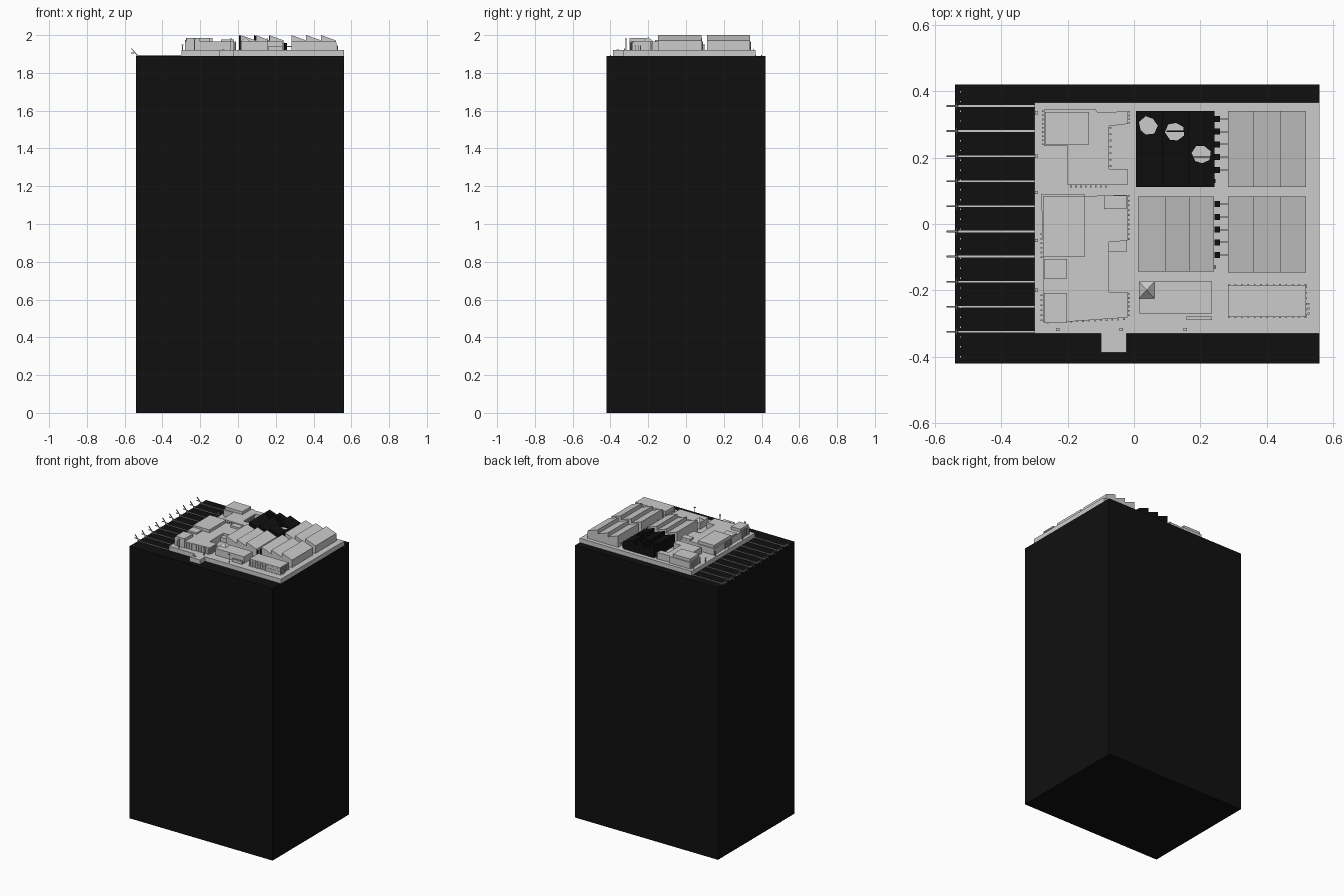
import bpy, bmesh, math

G = 1.92      # top of the paved platform
B = 1.89      # top of the base block

black = bpy.data.materials.new("black")
black.diffuse_color = (0.005, 0.005, 0.005, 1)


def mesh_object(name, verts, faces, mat=None):
    me = bpy.data.meshes.new(name)
    me.from_pydata(verts, [], faces)
    bm = bmesh.new()
    bm.from_mesh(me)
    bmesh.ops.recalc_face_normals(bm, faces=bm.faces)
    bm.to_mesh(me)
    bm.free()
    ob = bpy.data.objects.new(name, me)
    bpy.context.collection.objects.link(ob)
    if mat:
        me.materials.append(mat)
    return ob


def prism(name, profile, place, mat=None):
    """Extrude a 2D profile; place(point, end) gives its 3D position."""
    n = len(profile)
    verts = [place(p, e) for e in (0, 1) for p in profile]
    faces = [tuple(range(n)), tuple(range(n, 2 * n))]
    faces += [(i, (i + 1) % n, n + (i + 1) % n, n + i) for i in range(n)]
    return mesh_object(name, verts, faces, mat)


def box(name, x0, x1, y0, y1, z0, z1, mat=None):
    outline = [(x0, y0), (x1, y0), (x1, y1), (x0, y1)]
    return prism(name, outline, lambda p, e: (p[0], p[1], z1 if e else z0), mat)


def plan(name, outline, z1):
    return prism(name, outline, lambda p, e: (p[0], p[1], z1 if e else G))


def sawtooth(name, edges, y0, y1, z0=G, mat=None):
    """Shed whose roof bays peak on the left and fall to the right."""
    top = []
    for a, b in zip(edges, edges[1:]):
        top += [(a, 2.0), (b, 1.972)]
    prof = [(edges[0], z0)] + top + [(edges[-1], z0)]
    return prism(name, prof, lambda p, e: (p[0], y1 if e else y0, p[1]), mat)


def fins(name, x0, x1, y0, y1, n, z0, z1, t=0.005):
    """Row of small wall piers between two points."""
    for i in range(n):
        f = i / (n - 1)
        x, y = x0 + (x1 - x0) * f, y0 + (y1 - y0) * f
        box(name, x - t / 2, x + t / 2, y - t / 2, y + t / 2, z0, z1)


# Tall base block, paved platform and entrance landing
box("base_block", -0.54, 0.56, -0.42, 0.42, 0, B, black)
plaza = [(-0.30, -0.33), (-0.10, -0.33), (-0.10, -0.387), (-0.022, -0.387),
         (-0.022, -0.33), (0.56, -0.33), (0.56, 0.367), (-0.30, 0.367)]
prism("platform", plaza, lambda p, e: (p[0], p[1], G if e else B))
box("landing_hatch", -0.088, -0.072, -0.368, -0.355, G, G + 0.004)

# Ten rails on the black apron, each with a raking end post
for i in range(10):
    y = 0.356 - i * 0.0757
    box("apron_rail", -0.54, -0.30, y - 0.0025, y + 0.0025, B, B + 0.004)
    rake = [(-0.533, B), (-0.527, B), (-0.562, 1.93), (-0.566, 1.928)]
    prism("raking_post", rake,
          lambda p, e, y=y: (p[0], y + (0.0025 if e else -0.0025), p[1]))
    box("post_crossbar", -0.566, -0.548, y - 0.002, y + 0.002, 1.902, 1.907)
    box("post_plate", -0.537, -0.533, y - 0.01, y + 0.01, B, B + 0.01)
for i in range(28):
    y = -0.4 + i * 0.0296
    box("apron_stud", -0.524, -0.521, y - 0.002, y + 0.002, B, B + 0.004)

# Sawtooth sheds
for y0, y1 in ((0.112, 0.34), (-0.147, 0.083)):
    sawtooth("right_shed", [0.283, 0.361, 0.44, 0.518], y0, y1)
sawtooth("middle_shed", [0.012, 0.094, 0.166, 0.241], -0.143, 0.083)

# Black shed: walls, thin roof sheet with three broken holes, beams below
bays = [0.006, 0.084, 0.163, 0.242]
shed = sawtooth("black_shed", bays, 0.112, 0.34, G, black)
hollow = box("shed_hollow_cutter", 0.010, 0.238, 0.116, 0.336, G - 0.01, 1.966)
cutters = [hollow]
for cx, cy, r, s in ((0.042, 0.296, 0.03, 0), (0.123, 0.278, 0.03, 0.5), (0.203, 0.21, 0.03, 0.3)):
    ring = [(cx + r * (1 - 0.18 * (k % 3 == 1)) * math.cos(s + k * math.tau / 7),
             cy + r * (1 - 0.1 * (k % 2)) * math.sin(s + k * math.tau / 7)) for k in range(7)]
    cutters.append(prism("roof_hole_cutter", ring,
                         lambda p, e: (p[0], p[1], 2.02 if e else 1.95)))
for c in cutters:
    c.hide_render = True
    c.hide_viewport = True
    m = shed.modifiers.new("cut", 'BOOLEAN')
    m.object = c
    m.operation = 'DIFFERENCE'
    m.solver = 'EXACT'
for y in (0.202, 0.28):
    box("shed_beam", 0.098, 0.236, y - 0.002, y + 0.002, 1.955, 1.967, black)

# Black ducts and pipes between the sheds
for row in (0.317, 0.06):
    for i in range(5):
        y = row - i * 0.0385
        box("duct", 0.242, 0.26, y - 0.009, y + 0.009, G, 1.957, black)
        box("duct_pipe", 0.26, 0.284, y - 0.002, y + 0.002, 1.938, 1.943)
for y in (0.13, -0.13):
    box("shed_drainpipe", 0.242, 0.246, y - 0.006, y + 0.006, G, 1.96, black)

# North-west building
plan("northwest_block", [(-0.272, 0.235), (-0.20, 0.235), (-0.20, 0.118), (-0.075, 0.118),
     (-0.075, 0.295), (-0.018, 0.302), (-0.018, 0.34), (-0.11, 0.336), (-0.115, 0.345),
     (-0.272, 0.345)], 1.965)
box("northwest_upper", -0.268, -0.135, 0.24, 0.338, 1.96, 1.985)
box("northwest_wing", -0.075, -0.02, 0.118, 0.166, G, 1.965)
fins("wall_pier", -0.275, -0.275, 0.24, 0.34, 9, G, 1.965)
fins("wall_pier", -0.19, -0.085, 0.113, 0.113, 8, G, 1.96)
fins("wall_pier", -0.071, -0.071, 0.175, 0.29, 7, G, 1.96)
fins("wall_pier", -0.014, -0.014, 0.305, 0.338, 4, G, 1.965)

# South-west building
plan("southwest_block", [(-0.275, -0.295), (-0.205, -0.295), (-0.02, -0.282), (-0.02, -0.205),
     (-0.075, -0.205), (-0.075, -0.055), (-0.02, -0.05), (-0.02, 0.088), (-0.15, 0.084),
     (-0.15, 0.09), (-0.28, 0.09), (-0.275, -0.05)], 1.965)
box("southwest_upper", -0.275, -0.15, -0.10, 0.085, 1.96, 1.985)
box("southwest_tower", -0.272, -0.202, -0.298, -0.208, G, 1.985)
box("southwest_corner", -0.272, -0.202, -0.165, -0.105, G, 1.975)
box("southwest_porch", -0.148, -0.022, -0.085, -0.05, G, 1.95)
box("rooftop_room", -0.09, -0.022, 0.045, 0.086, 1.96, 1.978)
fins("wall_pier", -0.26, -0.03, -0.297, -0.287, 14, G, 1.96)
fins("wall_pier", -0.279, -0.279, -0.10, -0.03, 6, G, 1.965)
fins("wall_pier", -0.279, -0.279, -0.29, -0.215, 6, G, 1.975)
fins("wall_pier", -0.016, -0.016, -0.275, -0.21, 6, G, 1.96)
fins("wall_pier", -0.016, -0.016, -0.045, 0.085, 10, G, 1.96)

# South gatehouse with a small pyramid roof, low wall beside it
box("gatehouse", 0.015, 0.235, -0.27, -0.174, G, 1.966)
bx = [(0.015, -0.224), (0.062, -0.224), (0.062, -0.174), (0.015, -0.174)]
mesh_object("pyramid_skylight", [(x, y, 1.966) for x, y in bx] + [(0.038, -0.199, 1.99)],
            [(3, 2, 1, 0), (0, 1, 4), (1, 2, 4), (2, 3, 4), (3, 0, 4)])
box("low_wall", 0.158, 0.235, -0.289, -0.279, G, 1.94)

# South-east pavilion with piers, floor band and roof slab
box("pavilion", 0.288, 0.515, -0.277, -0.188, G, 1.962)
box("pavilion_roof", 0.284, 0.519, -0.281, -0.184, 1.962, 1.97)
box("pavilion_band", 0.284, 0.519, -0.281, -0.184, 1.938, 1.942)
for y in (-0.281, -0.184):
    fins("pavilion_pier", 0.287, 0.517, y, y, 13, G, 1.962)
fins("pavilion_pier", 0.519, 0.519, -0.275, -0.19, 6, G, 1.962)
fins("pavilion_stair_post", 0.526, 0.526, -0.27, -0.24, 3, G, 1.945)

# Lamp posts along the front and left edges
posts = [(-0.23, -0.318), (-0.038, -0.318), (0.155, -0.318)]
posts += [(-0.294, y) for y in (0.335, 0.205, 0.095, -0.05, -0.2)]
for x, y in posts:
    h = 1.978 if y < -0.3 else 1.945
    box("lamp_post", x - 0.002, x + 0.002, y - 0.002, y + 0.002, G, h)
    box("lamp_head", x - 0.005, x + 0.005, y - 0.005, y + 0.005, h, h + 0.005)
